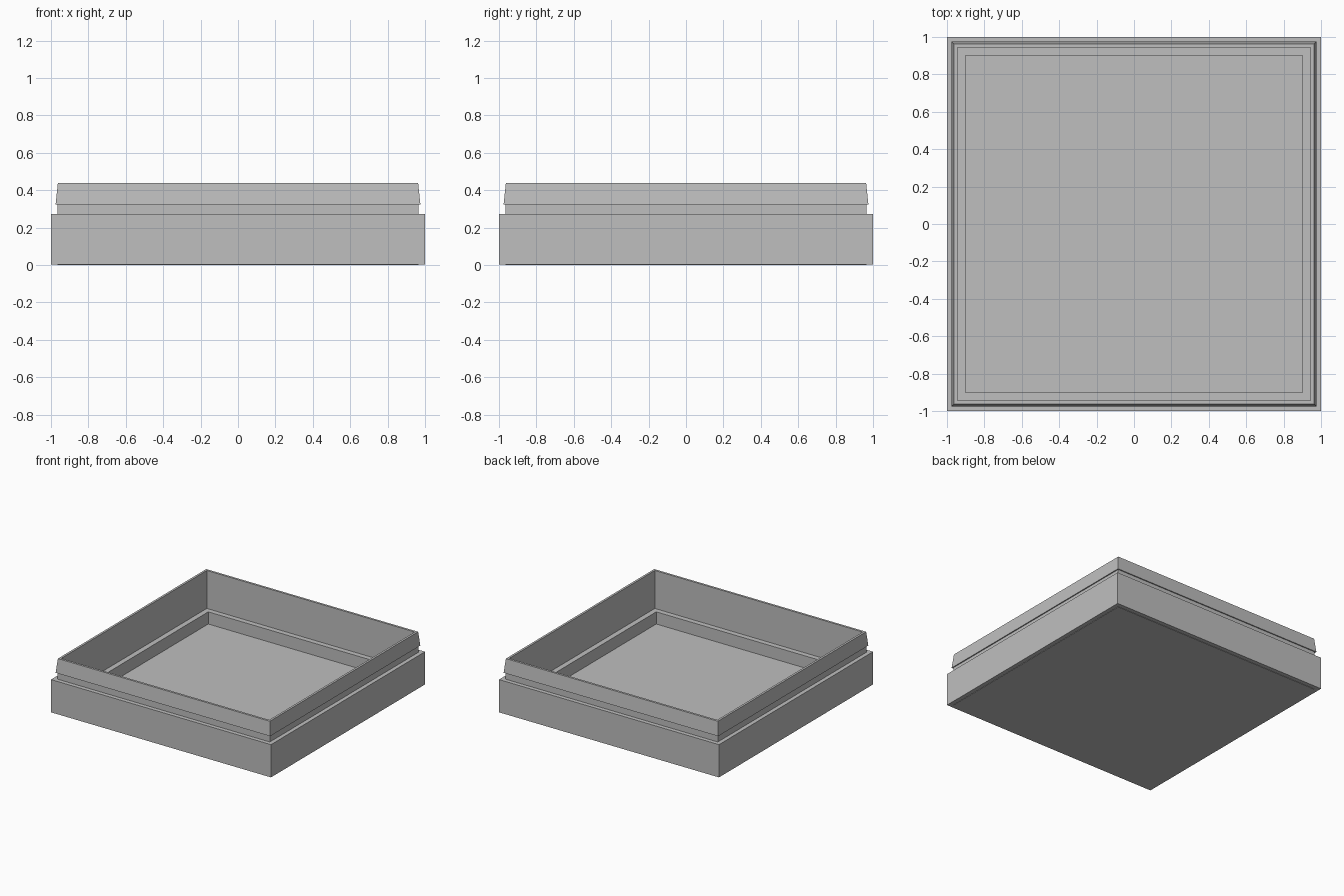
import bpy
import bmesh

cube = bpy.data.objects.get("Cube")
if cube:
    bpy.data.objects.remove(cube, do_unlink=True)

grey = bpy.data.materials.new("plain_grey")
grey.use_nodes = True
colour = (0.52, 0.52, 0.52, 1)
grey.diffuse_color = colour
grey.node_tree.nodes["Principled BSDF"].inputs["Base Color"].default_value = colour


def square_profile(name, profile):
    """Sweep (half width, height) points round a square, capping both ends."""
    bm = bmesh.new()
    corners = ((-1, -1), (1, -1), (1, 1), (-1, 1))
    rings = [[bm.verts.new((sx * r, sy * r, z)) for sx, sy in corners]
             for r, z in profile]
    for low, high in zip(rings, rings[1:]):
        for i in range(4):
            j = (i + 1) % 4
            bm.faces.new((low[i], low[j], high[j], high[i]))
    bm.faces.new(rings[0][::-1])
    bm.faces.new(rings[-1])
    bmesh.ops.recalc_face_normals(bm, faces=bm.faces)
    mesh = bpy.data.meshes.new(name)
    bm.to_mesh(mesh)
    bm.free()
    mesh.materials.append(grey)
    obj = bpy.data.objects.new(name, mesh)
    bpy.context.collection.objects.link(obj)
    return obj


# Open tray, from the underside up the outer wall, over the rim and down inside
square_profile("tray", [
    (0.965, 0.0), (0.965, 0.003), (1.0, 0.003),   # underside with shallow foot
    (1.0, 0.272), (0.966, 0.272),                 # outer wall and shoulder
    (0.966, 0.325), (0.975, 0.325),               # groove and snap lip
    (0.963, 0.44), (0.945, 0.44),                 # tapered lip and flat rim
    (0.945, 0.128), (0.902, 0.128),               # inner wall and ledge
    (0.902, 0.028),                               # recess down to the floor
])
